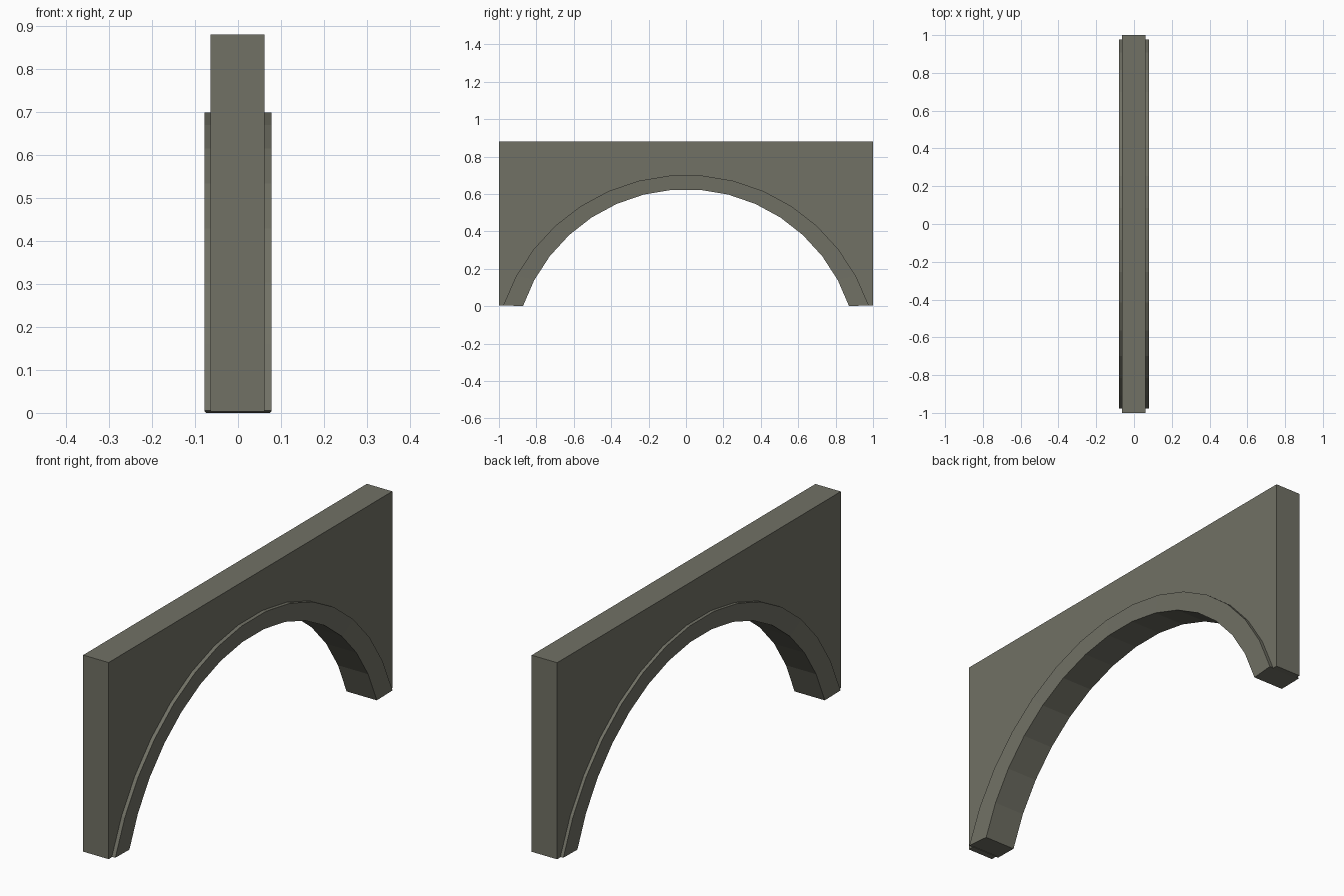
import bpy, bmesh, math

if "Cube" in bpy.data.objects:
    bpy.data.objects.remove(bpy.data.objects["Cube"])

SEGMENTS = 15

stone = bpy.data.materials.new("grey olive stone")
stone.diffuse_color = (0.165, 0.165, 0.13, 1)
stone.use_nodes = True
stone.node_tree.nodes["Principled BSDF"].inputs["Base Color"].default_value = stone.diffuse_color


def arc(half_span, rise, base):
    """Points (y, z) of a faceted circular arch from -y to +y."""
    radius = (half_span ** 2 + rise ** 2) / (2 * rise)
    half = math.asin(half_span / radius)
    points = []
    for i in range(SEGMENTS + 1):
        a = -half + 2 * half * i / SEGMENTS
        points.append((radius * math.sin(a), base + rise - radius + radius * math.cos(a)))
    return points


def finish(name, bm):
    bmesh.ops.recalc_face_normals(bm, faces=bm.faces[:])
    mesh = bpy.data.meshes.new(name)
    bm.to_mesh(mesh)
    bm.free()
    mesh.materials.append(stone)
    bpy.context.collection.objects.link(bpy.data.objects.new(name, mesh))


# Wall panel: rectangle with the arch opening, extruded across its thickness
bm = bmesh.new()
outline = [(-1, 0.003)] + arc(0.972, 0.692, 0.003) + [(1, 0.003), (1, 0.88), (-1, 0.88)]
side = bm.faces.new([bm.verts.new((-0.064, y, z)) for y, z in outline])
extruded = bmesh.ops.extrude_face_region(bm, geom=[side])["geom"]
bmesh.ops.translate(bm, vec=(0.1255, 0, 0),
                    verts=[v for v in extruded if isinstance(v, bmesh.types.BMVert)])
finish("wall_panel", bm)

# Raised arch band: four-cornered section swept along the arch, slightly narrower inside
bm = bmesh.new()
rings = []
for (yi, zi), (yo, zo) in zip(arc(0.872, 0.625, 0), arc(0.977, 0.697, 0.005)):
    section = [(-0.0745, yi, zi), (0.0745, yi, zi), (0.0785, yo, zo), (-0.0785, yo, zo)]
    rings.append([bm.verts.new(p) for p in section])
for a, b in zip(rings, rings[1:]):
    for k in range(4):
        n = (k + 1) % 4
        bm.faces.new((a[k], a[n], b[n], b[k]))
bm.faces.new(rings[0])
bm.faces.new(rings[-1])
finish("arch_band", bm)
